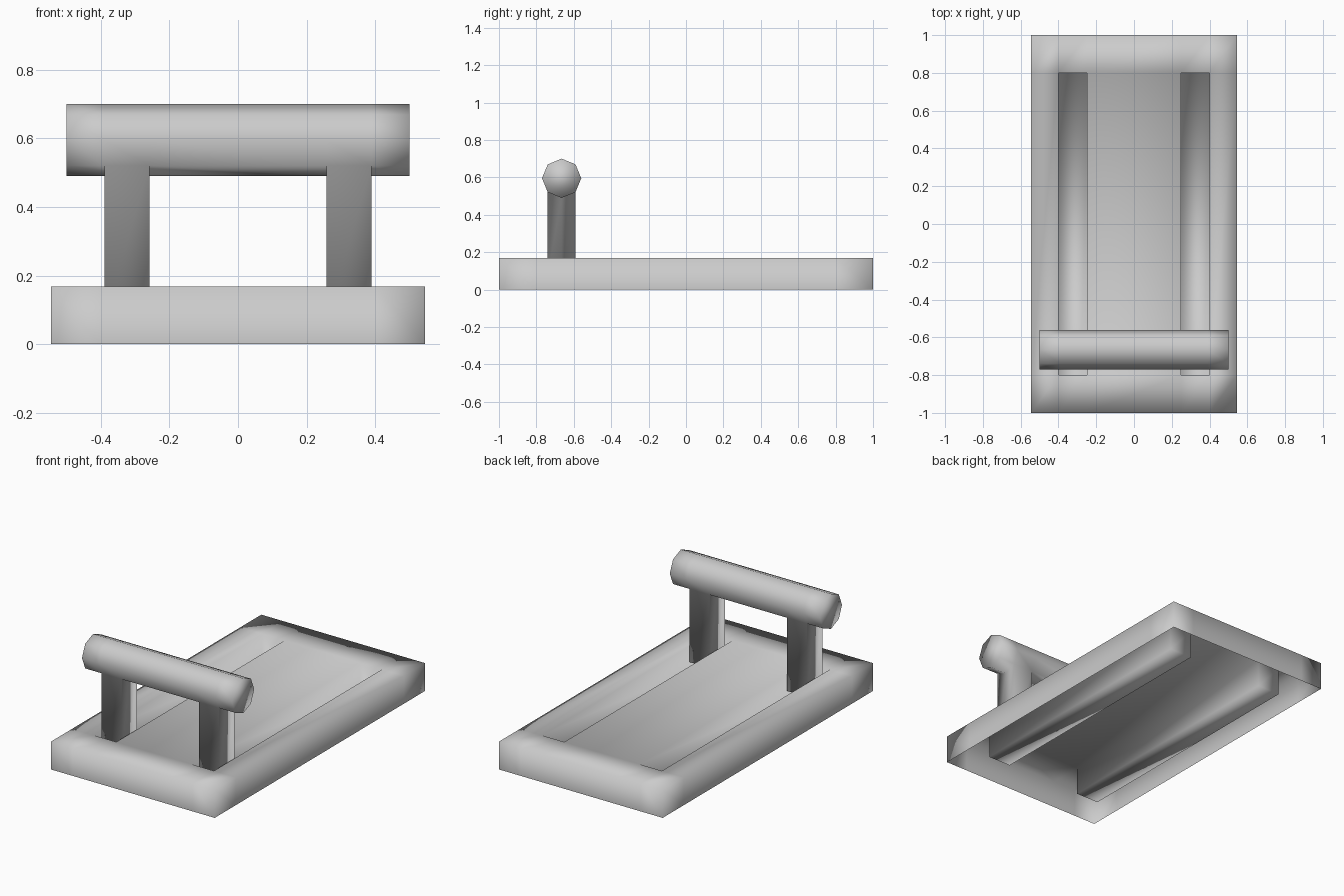
import bpy, bmesh, math

if "Cube" in bpy.data.objects:
    bpy.data.objects.remove(bpy.data.objects["Cube"])


def finish(bm, name):
    bmesh.ops.recalc_face_normals(bm, faces=bm.faces)
    for f in bm.faces:
        f.smooth = True
    mesh = bpy.data.meshes.new(name)
    bm.to_mesh(mesh)
    bm.free()
    obj = bpy.data.objects.new(name, mesh)
    bpy.context.collection.objects.link(obj)
    return obj


def loft(bm, rows, closed):
    """Skin a list of point rows with quads; returns faces by [row][column]."""
    rings = [[bm.verts.new(p) for p in row] for row in rows]
    faces = []
    for a, b in zip(rings, rings[1:]):
        n = len(a)
        faces.append([bm.faces.new((a[j], a[(j + 1) % n], b[(j + 1) % n], b[j]))
                      for j in range(n if closed else n - 1)])
    return rings, faces


def extrude_to(bm, faces, z):
    """Extrude a face region and flatten its far end at height z."""
    new = bmesh.ops.extrude_face_region(bm, geom=faces)["geom"]
    for v in new:
        if isinstance(v, bmesh.types.BMVert):
            v.co.z = z
    bmesh.ops.delete(bm, geom=[f for f in faces if f.is_valid], context='FACES_ONLY')


# Base: open-bottomed shell with two long closed grooves
TOP = 0.168
xs = [-0.545, -0.4, -0.25, 0.25, 0.4, 0.545]
ys = [-1, -0.8, 0.8, 1]
bm = bmesh.new()
rings, faces = loft(bm, [[(x, y, TOP) for y in ys] for x in xs], False)
rim = [e for e in bm.edges if e.is_boundary]
for v in bmesh.ops.extrude_edge_only(bm, edges=rim)["geom"]:
    if isinstance(v, bmesh.types.BMVert):
        v.co.z = 0
for column in (1, 3):
    extrude_to(bm, [faces[column][1]], 0)
finish(bm, "base")

# Handle: eight-sided bar with two posts drawn down out of its underside
R, CY, CZ = 0.105, -0.665, 0.595
bm = bmesh.new()
rings, faces = loft(bm, [[(x, CY + R * math.cos(k * math.pi / 4), CZ + R * math.sin(k * math.pi / 4))
                          for k in range(8)]
                         for x in (-0.5, -0.39, -0.258, 0.258, 0.39, 0.5)], True)
bm.faces.new(rings[0])
bm.faces.new(rings[-1])
for section in (1, 3):
    extrude_to(bm, faces[section][5:7], 0.08)
finish(bm, "sliding_handle")
